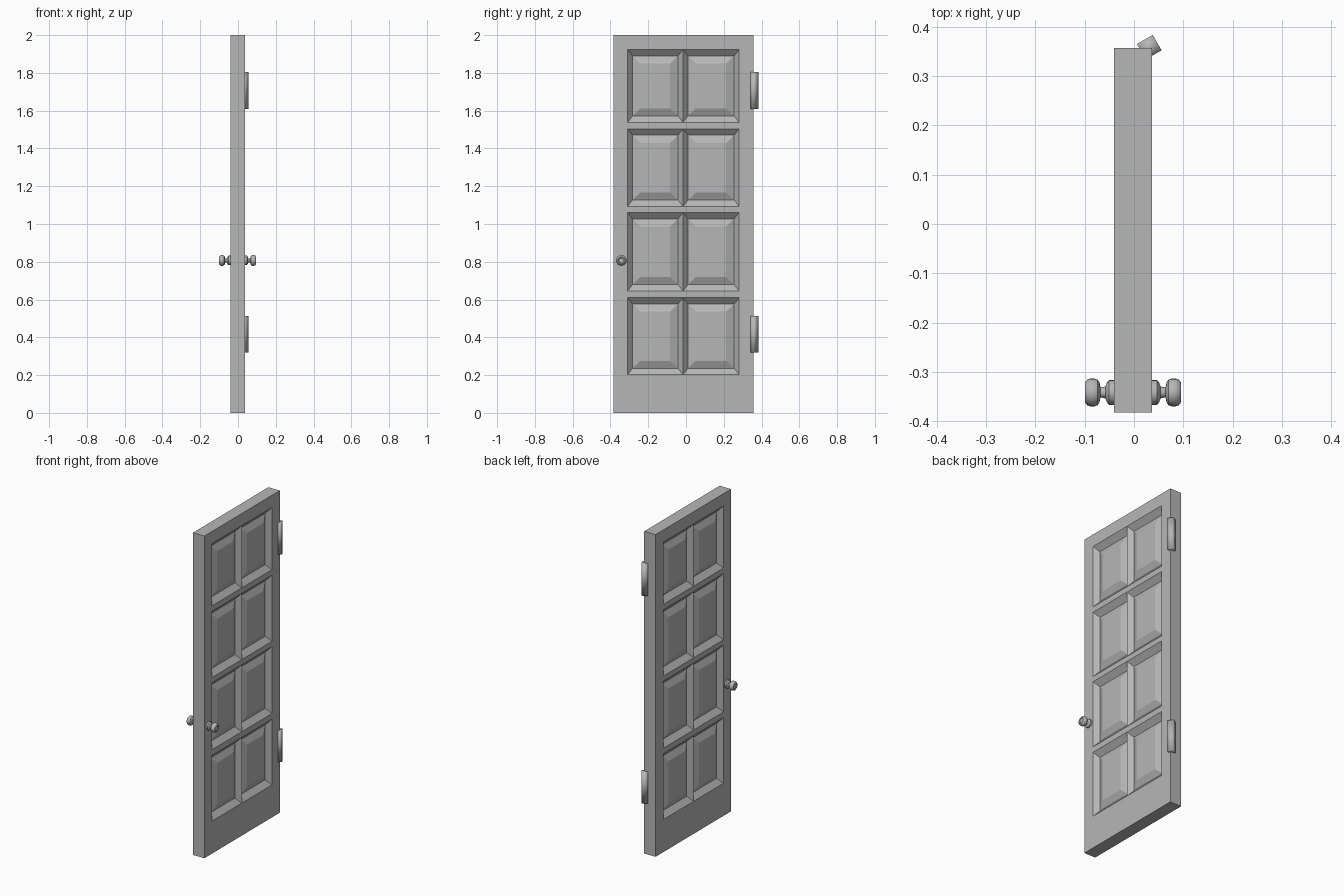
import bpy, bmesh, math
from mathutils import Matrix, Vector

if "Cube" in bpy.data.objects:
    bpy.data.objects.remove(bpy.data.objects["Cube"])

CX, HALF = -0.002, 0.039           # slab mid-plane and half thickness
Y = [-0.383, -0.309, -0.016, 0.281, 0.357]
ROWS = [(0.202, 0.61), (0.645, 1.061), (1.093, 1.504), (1.538, 1.924)]
Z = [0.0] + [z for row in ROWS for z in row] + [2.0]

# Mid grey for the whole door
grey = bpy.data.materials.new("mid_grey")
grey.diffuse_color = (0.47, 0.47, 0.47, 1)
grey.use_nodes = True
grey.node_tree.nodes["Principled BSDF"].inputs["Base Color"].default_value = grey.diffuse_color


def finish(bm, name):
    bmesh.ops.remove_doubles(bm, verts=bm.verts[:], dist=1e-5)
    bmesh.ops.recalc_face_normals(bm, faces=bm.faces[:])
    mesh = bpy.data.meshes.new(name)
    bm.to_mesh(mesh)
    bm.free()
    mesh.materials.append(grey)
    obj = bpy.data.objects.new(name, mesh)
    bpy.context.collection.objects.link(obj)
    return obj


def rect(bm, x, y0, y1, z0, z1):
    return [bm.verts.new((x, y, z)) for y, z in ((y0, z0), (y1, z0), (y1, z1), (y0, z1))]


# Door slab: each side is a grid whose panel cells step down, then rise to a field
bm = bmesh.new()
STEPS = [(0, 0, 0), (0.026, 0.034, 0.029), (0.068, 0.074, 0.011)]  # y inset, z inset, depth
for s in (-1, 1):
    for i in range(len(Y) - 1):
        for j in range(len(Z) - 1):
            panel = i in (1, 2) and j % 2 == 1
            rings = [rect(bm, CX + s * (HALF - d), Y[i] + a, Y[i + 1] - a, Z[j] + b, Z[j + 1] - b)
                     for a, b, d in (STEPS if panel else STEPS[:1])]
            for r0, r1 in zip(rings, rings[1:]):
                for k in range(4):
                    n = (k + 1) % 4
                    bm.faces.new((r0[k], r0[n], r1[n], r1[k]))
            bm.faces.new(rings[-1])
# Slab edges, closing the two sides
border = ([(y, 0.0) for y in Y] + [(Y[-1], z) for z in Z[1:]]
          + [(y, 2.0) for y in Y[-2::-1]] + [(Y[0], z) for z in Z[-2:0:-1]])
for (y0, z0), (y1, z1) in zip(border, border[1:] + border[:1]):
    bm.faces.new([bm.verts.new(p) for p in ((CX - HALF, y0, z0), (CX - HALF, y1, z1),
                                            (CX + HALF, y1, z1), (CX + HALF, y0, z0))])
finish(bm, "door_slab")

# Hinges: soft-shaded square bars turned 30 degrees on the far edge
for name, z0, z1 in (("lower_hinge", 0.32, 0.513), ("upper_hinge", 1.61, 1.805)):
    bm = bmesh.new()
    m = (Matrix.Translation((0.031, 0.359, (z0 + z1) / 2)) @ Matrix.Rotation(math.radians(30), 4, 'Z')
         @ Matrix.Diagonal((0.037, 0.036, z1 - z0, 1)))
    bmesh.ops.create_cube(bm, size=1, matrix=m)
    for f in bm.faces:
        f.smooth = True
    finish(bm, name)

# Knobs: rose, neck and handle turned about the x axis (distance out, radius)
PROFILE = [(0.036, 0.0), (0.036, 0.025), (0.049, 0.025), (0.053, 0.020), (0.056, 0.012),
           (0.066, 0.010), (0.068, 0.020), (0.072, 0.026), (0.079, 0.0285), (0.086, 0.0285),
           (0.093, 0.026), (0.0975, 0.020), (0.0975, 0.015), (0.095, 0.013), (0.095, 0.0)]
for name, s in (("right_knob", 1), ("left_knob", -1)):
    bm = bmesh.new()
    cen = Vector((CX, -0.342, 0.807))
    vs = [bm.verts.new(cen + Vector((s * d, r, 0))) for d, r in PROFILE]
    es = [bm.edges.new(p) for p in zip(vs, vs[1:])]
    bmesh.ops.spin(bm, geom=vs + es, cent=cen, axis=(1, 0, 0), angle=2 * math.pi, steps=20)
    knob = finish(bm, name)
    bpy.ops.object.select_all(action='DESELECT')
    bpy.context.view_layer.objects.active = knob
    knob.select_set(True)
    bpy.ops.object.shade_smooth_by_angle(angle=math.radians(35))
